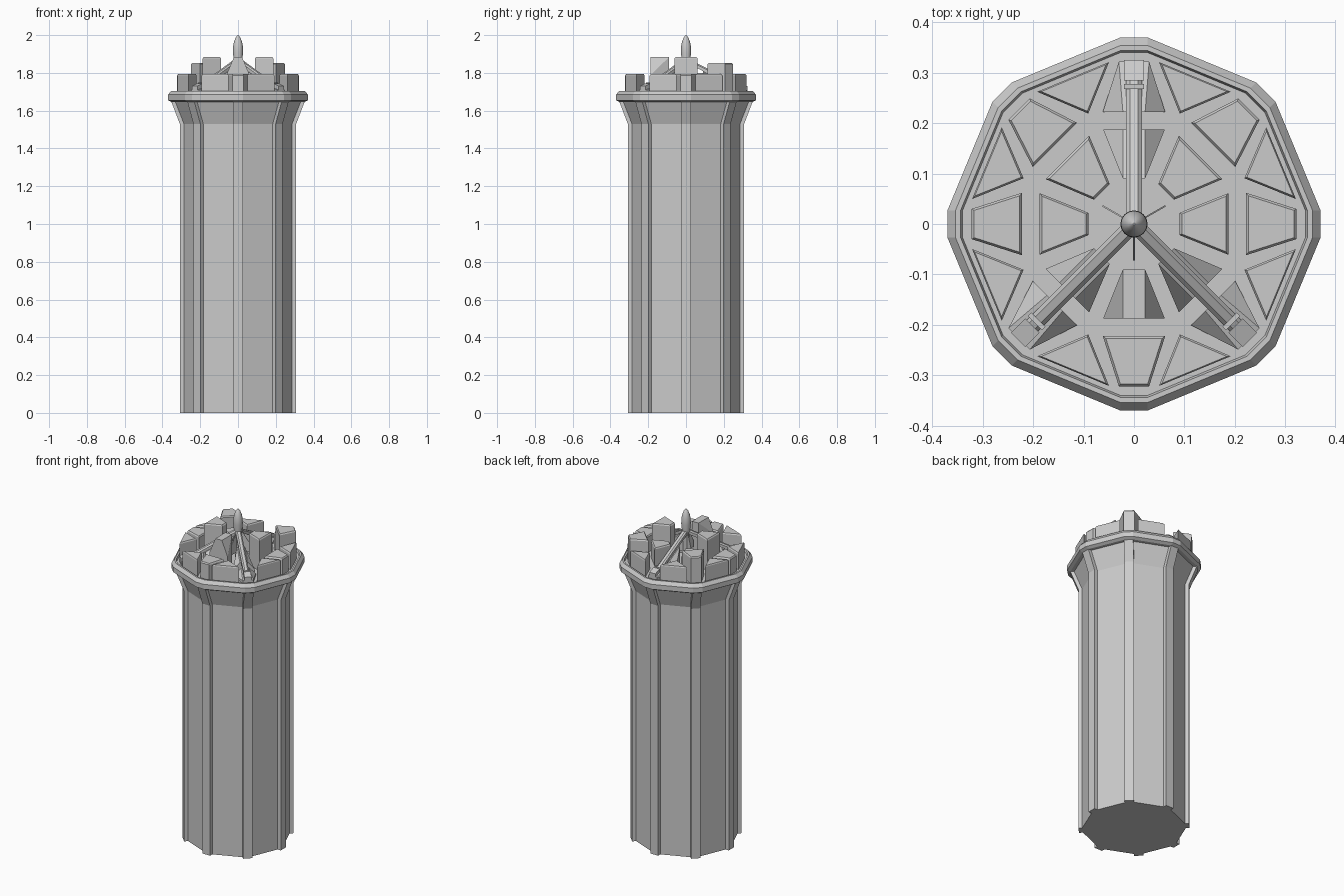
import bpy, bmesh
from math import cos, sin, pi, radians

if "Cube" in bpy.data.objects:
    bpy.data.objects.remove(bpy.data.objects["Cube"])

grey = bpy.data.materials.new("stone_grey")
grey.diffuse_color = (0.6, 0.6, 0.6, 1)
grey.use_nodes = True
grey.node_tree.nodes["Principled BSDF"].inputs["Base Color"].default_value = grey.diffuse_color


def finish(name, bm):
    bmesh.ops.recalc_face_normals(bm, faces=bm.faces)
    me = bpy.data.meshes.new(name)
    bm.to_mesh(me)
    bm.free()
    me.materials.append(grey)
    ob = bpy.data.objects.new(name, me)
    bpy.context.collection.objects.link(ob)
    return ob


def loft(name, rings):
    """Skin a stack of equal-length point rings and cap both ends."""
    bm = bmesh.new()
    vs = [[bm.verts.new(p) for p in ring] for ring in rings]
    n = len(vs[0])
    for a, b in zip(vs, vs[1:]):
        for i in range(n):
            j = (i + 1) % n
            bm.faces.new((a[i], a[j], b[j], b[i]))
    bm.faces.new(vs[0])
    bm.faces.new(vs[-1])
    return finish(name, bm)


def hull(name, pts):
    bm = bmesh.new()
    for p in pts:
        bm.verts.new(p)
    res = bmesh.ops.convex_hull(bm, input=bm.verts)
    junk = {g for g in res["geom_interior"] + res["geom_unused"]
            if isinstance(g, bmesh.types.BMVert)}
    bmesh.ops.delete(bm, geom=list(junk), context='VERTS')
    bmesh.ops.dissolve_limit(bm, angle_limit=0.01, verts=bm.verts, edges=bm.edges)
    return finish(name, bm)


def polar(deg, r, t, z):
    """Point at radius r along a direction, shifted sideways by t."""
    a = radians(deg)
    return (r * cos(a) - t * sin(a), r * sin(a) + t * cos(a), z)


def ribbed_ring(wall, rib, z, h=0.026):
    return [polar(45 * k, r, t, z) for k in range(8)
            for r, t in ((wall, -h), (rib, -h), (rib, h), (wall, h))]


def sixteen_ring(r, z, h=0.027):
    return [polar(45 * k, r, t, z) for k in range(8) for t in (-h, h)]


# Ribbed octagonal shaft with flared top
loft("tower_shaft", [ribbed_ring(0.286, 0.308, 0), ribbed_ring(0.286, 0.308, 1.53),
                     ribbed_ring(0.333, 0.354, 1.65)])

# Rim with a low lip around the roof deck
loft("roof_rim", [sixteen_ring(r, z) for r, z in (
    (0.352, 1.645), (0.37, 1.655), (0.37, 1.685), (0.354, 1.705),
    (0.344, 1.705), (0.340, 1.692))])

DECK = 1.685


def block(name, pts, top):
    """Upright prism with a narrow chamfer round its top."""
    cx = sum(p[0] for p in pts) / len(pts)
    cy = sum(p[1] for p in pts) / len(pts)
    s = 0.9
    loft(name, [[(x, y, DECK) for x, y, _ in pts],
                [(x, y, top - 0.007) for x, y, _ in pts],
                [(cx + (x - cx) * s, cy + (y - cy) * s, top) for x, y, _ in pts]])


def wedge(name, d, rw, w, rn, n, z_corner, z_wide, z_narrow):
    """Trapezoid block whose wide corners are cut down to leave a ridge."""
    hull(name, [polar(d, r, t * s, z) for s in (-1, 1) for r, t, z in (
        (rw, w, DECK), (rn, n, DECK), (rw, w, z_corner),
        (rw, min(n, 0.022), z_wide), (rn, min(n, 0.022), z_narrow),
        (rn, n, min(z_narrow, z_corner + 0.01) if n > 0.025 else z_narrow))])


ARMS = (90, 225, 315)


def arm_z(r):
    return 1.868 - 0.52 * r


# Roof blocks: inner and outer trapezoids on each rib axis, triangles between
for k in range(8):
    d = 45 * k
    if d in ARMS:
        wedge("inner_ridge_block", d, 0.187, 0.061, 0.09, 0.022, 1.71,
              arm_z(0.187) - 0.012, arm_z(0.09) - 0.012)
        wedge("outer_ridge_block", d, 0.222, 0.062, 0.322, 0.030, 1.70,
              arm_z(0.222) - 0.012, 1.71)
    else:
        if d == 270:
            wedge("inner_peak_block", d, 0.187, 0.061, 0.09, 0.022, 1.79, 1.883, 1.883)
        else:
            block("inner_block", [polar(d, 0.09, -0.022, 0), polar(d, 0.187, -0.061, 0),
                                  polar(d, 0.187, 0.061, 0), polar(d, 0.09, 0.022, 0)],
                  1.883 if d % 90 == 0 else 1.80)
        block("outer_block", [polar(d, 0.222, -0.062, 0), polar(d, 0.322, -0.030, 0),
                              polar(d, 0.322, 0.030, 0), polar(d, 0.222, 0.062, 0)],
              1.793 if d % 90 == 0 else 1.853)
    m = d + 22.5
    block("triangle_block", [polar(m, 0.237, 0, 0), polar(m - 13.7, 0.325, 0, 0),
                             polar(m + 13.7, 0.325, 0, 0)], 1.793)

# Three sloping struts with feet and clamps
for d in ARMS:
    hull("strut", [polar(d, r, t, arm_z(r) + dz) for r in (0.0, 0.285)
                   for t, dz in ((-0.016, -0.012), (0.016, -0.012), (-0.016, 0.006),
                                 (0.016, 0.006), (-0.008, 0.014), (0.008, 0.014))])
    hull("strut_foot", [polar(d, r, t, z) for r, z in (
        (0.285, DECK), (0.325, DECK), (0.285, 1.745), (0.325, 1.73)) for t in (-0.02, 0.02)])
    hull("strut_clamp", [polar(d, r, t, z) for r in (0.268, 0.278)
                         for t in (-0.02, 0.02) for z in (DECK, 1.748)])

# Pointed central spire, turned from a profile
spire = loft("spire", [[(r * cos(i * pi / 8), r * sin(i * pi / 8), z) for i in range(16)]
                       for r, z in ((0.018, DECK), (0.018, 1.82), (0.022, 1.86), (0.027, 1.91),
                                    (0.026, 1.94), (0.021, 1.965), (0.012, 1.988), (0.002, 2.0))])
for p in spire.data.polygons:
    p.use_smooth = len(p.vertices) == 4

# Thin fins round the spire foot
for d in (30, 150, 270):
    hull("spire_fin", [polar(d, r, t, z) for r, z in (
        (0.0, 1.74), (0.072, 1.74), (0.072, 1.78), (0.02, 1.87), (0.0, 1.87))
        for t in (-0.0015, 0.0015)])
